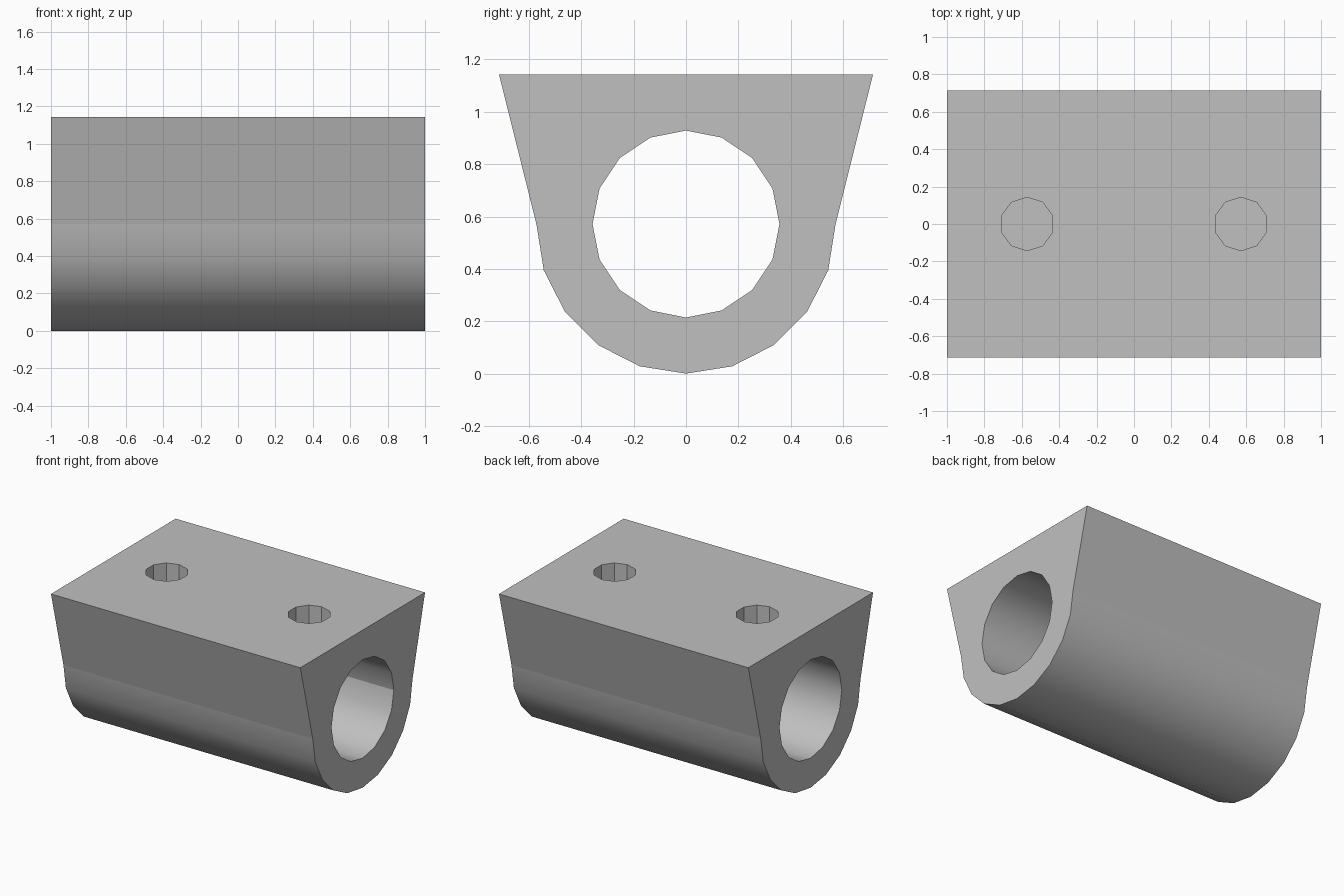
import bpy
import bmesh
from math import sin, cos, pi, radians

cube = bpy.data.objects.get("Cube")
if cube:
    bpy.data.objects.remove(cube, do_unlink=True)

U = 1 / 28                      # design unit: the block is 56 units long
AXIS_Z, TOP_Z = 16 * U, 32 * U
BORE_R, HOLE_R, HOLE_DEPTH = 10 * U, 4 * U, 0.17

grey = bpy.data.materials.new("Light grey")
grey.use_nodes = True
colour = (0.53, 0.53, 0.53, 1)
grey.diffuse_color = colour
grey.node_tree.nodes["Principled BSDF"].inputs["Base Color"].default_value = colour


def prism(name, points, offset):
    """Extrude a closed outline of 3D points along the offset."""
    bm = bmesh.new()
    face = bm.faces.new([bm.verts.new(p) for p in points])
    new = bmesh.ops.extrude_face_region(bm, geom=[face])["geom"]
    bmesh.ops.translate(bm, vec=offset,
                        verts=[v for v in new if isinstance(v, bmesh.types.BMVert)])
    bmesh.ops.recalc_face_normals(bm, faces=bm.faces)
    mesh = bpy.data.meshes.new(name)
    bm.to_mesh(mesh)
    bm.free()
    mesh.materials.append(grey)
    obj = bpy.data.objects.new(name, mesh)
    bpy.context.collection.objects.link(obj)
    return obj


def ring(radius, count):
    return [(radius * sin(2 * pi * i / count), radius * cos(2 * pi * i / count))
            for i in range(count)]


# Block: flat flared top running into a half-round underside
outline = [(-20 * U, TOP_Z)]
outline += [(-AXIS_Z * cos(pi * i / 10), AXIS_Z - AXIS_Z * sin(pi * i / 10))
            for i in range(11)]
outline += [(20 * U, TOP_Z)]
block = prism("bearing_block", [(-1, y, z) for y, z in outline], (2, 0, 0))

# Lengthwise bore and two blind bolt holes
cutters = [prism("bore_cutter", [(-1.2, y, AXIS_Z + z) for y, z in ring(BORE_R, 16)],
                 (2.4, 0, 0))]
for side in (-1, 1):
    cutters.append(prism("bolt_hole_cutter",
                         [(side * AXIS_Z + x, y, TOP_Z - HOLE_DEPTH)
                          for x, y in ring(HOLE_R, 10)], (0, 0, 0.5)))

bpy.context.view_layer.objects.active = block
block.select_set(True)
for cutter in cutters:
    mod = block.modifiers.new("Cut", "BOOLEAN")
    mod.operation, mod.solver, mod.object = "DIFFERENCE", "EXACT", cutter
    bpy.ops.object.modifier_apply(modifier=mod.name)
    bpy.data.objects.remove(cutter, do_unlink=True)

# Smooth the round surfaces, with a crease where the flat flanks begin
bpy.ops.object.shade_smooth_by_angle(angle=radians(30))
verts = block.data.vertices
for edge in block.data.edges:
    ends = [verts[i].co for i in edge.vertices]
    if all(abs(p.z - AXIS_Z) < 0.001 and (abs(p.y) > 0.5 or p.y > 0.3) for p in ends):
        edge.use_edge_sharp = True
